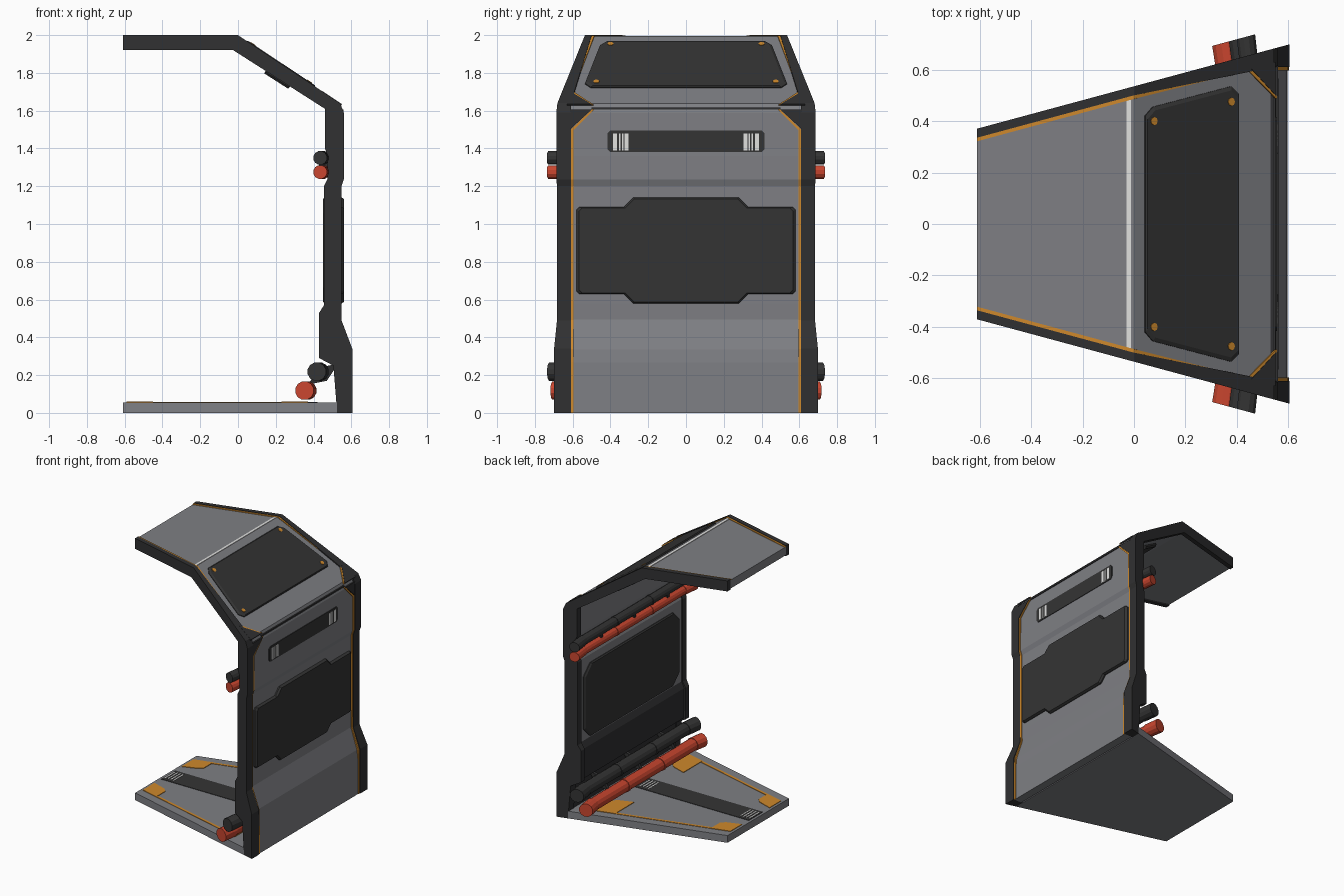
import bpy, bmesh, math
from mathutils import Vector as V

if "Cube" in bpy.data.objects:
    bpy.data.objects.remove(bpy.data.objects["Cube"])

def mat(name, r, g, b):
    m = bpy.data.materials.new(name)
    m.diffuse_color = (r, g, b, 1)
    m.use_nodes = True
    m.node_tree.nodes["Principled BSDF"].inputs["Base Color"].default_value = m.diffuse_color
    return m

RIB = mat("dark rib", .03, .03, .031)
PANEL = mat("charcoal panel", .034, .034, .034)
GREY = mat("grey plating", .21, .213, .23)
ORANGE = mat("orange paint", .62, .25, .025)
RED = mat("red pipe", .58, .06, .028)
WHITE = mat("off white", .75, .75, .74)

def finish(name, bm, *mats):
    bmesh.ops.recalc_face_normals(bm, faces=bm.faces)
    me = bpy.data.meshes.new(name)
    bm.to_mesh(me)
    bm.free()
    for m in mats:
        me.materials.append(m)
    ob = bpy.data.objects.new(name, me)
    bpy.context.collection.objects.link(ob)
    return ob

def loft(name, rings, *mats):
    """Closed tube through equal-length rings, capped at both ends."""
    bm = bmesh.new()
    vs = [[bm.verts.new(p) for p in r] for r in rings]
    n = len(rings[0])
    for a, b in zip(vs, vs[1:]):
        for k in range(n):
            bm.faces.new((a[k], a[(k + 1) % n], b[(k + 1) % n], b[k]))
    bm.faces.new(vs[0])
    bm.faces.new(vs[-1])
    return finish(name, bm, *mats)

def plate(name, pts, off, m, inset=0):
    """Extruded outline; inset > 0 gives a chamfered rim."""
    pts, off = [V(p) for p in pts], V(off)
    rings = [pts, [p + off for p in pts]]
    if inset:
        c = sum(pts, V()) / len(pts)
        rings = [pts, [p + off * .5 for p in pts], [c + (p - c) * (1 - inset) + off for p in pts]]
    return loft(name, rings, m)

hw = lambda x: .535 + .27 * x                  # half width of the wedge
inn = lambda x: min(hw(x) - .035, .61)         # inner edge of the ribs

# paired outer / inner points of the frame in x,z
PROF = [((-.61, 2), (-.61, 1.92)), ((0, 2), (-.025, 1.92)), ((.54, 1.64), (.46, 1.61)),
        ((.56, 1.59), (.46, 1.59)), ((.56, 1.4), (.46, 1.4)), ((.56, 1.36), (.475, 1.36)),
        ((.56, 1.235), (.475, 1.24)), ((.548, 1.2), (.455, 1.2)), ((.548, .58), (.455, .57)),
        ((.548, .49), (.43, .53)), ((.605, .34), (.43, .29)), ((.605, .27), (.505, .25)),
        ((.605, 0), (.525, 0))]

def strip(name, prof, ya, yb, a, b, *mats):
    rings = []
    for o, i in prof:
        o, i = V(o), V(i)
        p, q = o.lerp(i, a), o.lerp(i, b)
        rings.append([(p.x, ya(p.x), p.y), (p.x, yb(p.x), p.y),
                      (q.x, yb(q.x), q.y), (q.x, ya(q.x), q.y)])
    return loft(name, rings, *mats)

# plating between ribs, dark kick band inside near the floor
skin = strip("plating", PROF, lambda x: -inn(x), inn, .1, .9, GREY, RIB)
for f in skin.data.polygons:
    if f.center.z < .56 and f.center.x < .53 and abs(f.normal.y) < .5:
        f.material_index = 1

# floor slab
plate("floor", [(-.61, -hw(-.61), 0), (.525, -hw(.525), 0), (.525, hw(.525), 0), (-.61, hw(-.61), 0)],
      (0, 0, .055), GREY)

N = V((.555, 0, .832))
sl = lambda x, y: (x, y, 1.988 - .664 * x)     # outer slope plane
ROOF = PROF[:2] + [((.44, 1.707), (.37, 1.667))]
WALL = [((.56, 1.5), (.46, 1.5))] + PROF[6:]

for s, side in ((-1, "front"), (1, "back")):
    # frame ribs, painted seams and corner gussets
    strip(side + "_rib", PROF, lambda x: s * inn(x), lambda x: s * hw(x), 0, 1, RIB)
    for nm, pr in (("roof", ROOF), ("wall", WALL)):
        strip(f"{side}_{nm}_seam", pr, lambda x: s * (inn(x) - .014), lambda x: s * (inn(x) + .003),
              .04, .12, ORANGE)
    plate(side + "_slope_gusset", [sl(.44, s * .615), sl(.545, s * .63), sl(.545, s * .5)], N * .01, RIB)
    plate(side + "_slope_corner_seam", [sl(.44, s * .613), sl(.545, s * .503), sl(.545, s * .49), sl(.44, s * .597)],
          N * .008, ORANGE)
    plate(side + "_wall_gusset", [(.548, s * .615, 1.5), (.548, s * .615, 1.605), (.548, s * .5, 1.605)],
          (.011, 0, 0), RIB)
    plate(side + "_wall_corner_seam", [(.548, s * .61, 1.5), (.548, s * .5, 1.605), (.548, s * .487, 1.605),
          (.548, s * .597, 1.495)], (.008, 0, 0), ORANGE)
    # lamp bars in the wall slot
    for y, w in ((.375, .011), (.35, .004), (.335, .004), (.315, .011)):
        plate(side + "_slot_lamp", [(.554, s * y - w, 1.39), (.554, s * y + w, 1.39), (.554, s * y + w, 1.48),
              (.554, s * y - w, 1.48)], (.003, 0, 0), WHITE)
    # slope bolts
    for x, y in ((.07, .4), (.37, .475)):
        plate(side + "_bolt", [sl(x + .013 * math.cos(k * math.pi / 4), s * y + .016 * math.sin(k * math.pi / 4))
              for k in range(8)], N * .017, ORANGE)
    # painted floor pads and guide lines
    for x in (-.52, .3):
        a, b = x - .07, x + .07
        o = lambda x: s * (hw(x) - .07)
        i = lambda x: s * (hw(x) - (.21 if x < 0 else .3))
        plate(side + "_floor_pad", [(a, i(a), .054), (b - .03, i(b), .054), (b, i(b) + s * .03, .054),
              (b, o(b), .054), (a, o(a), .054)], (0, 0, .005), ORANGE)
    plate(side + "_floor_line", [(-.5, s * (hw(-.5) - .07), .054), (.28, s * (hw(.28) - .07), .054),
          (.28, s * (hw(.28) - .09), .054), (-.5, s * (hw(-.5) - .09), .054)], (0, 0, .004), ORANGE)

# outer and inner wall panels
half = [(.28, .58), (.33, .63), (.565, .63), (.58, .645), (.58, 1.075), (.565, 1.09), (.33, 1.09), (.28, 1.14)]
outline = half + [(-y, z) for y, z in reversed(half)]
plate("outer_wall_panel", [(.536, y, z) for y, z in outline], (.025, 0, 0), PANEL, .025)
inner = [(.5, .58), (.58, .66), (.58, 1.06), (.5, 1.14)]
plate("inner_wall_panel", [(.468, y, z) for y, z in inner + [(-y, z) for y, z in reversed(inner)]],
      (-.018, 0, 0), PANEL, .025)

# vent slot high on the wall
slot = [(.4, 1.38), (.415, 1.395), (.415, 1.48), (.4, 1.495)]
plate("wall_slot", [(.548, y, z) for y, z in slot + [(-y, z) for y, z in reversed(slot)]], (.007, 0, 0), PANEL)

# roof slope panel, its inner cover and the joint strips
rp = [(.04, .42), (.07, .455), (.375, .535), (.405, .505)]
plate("slope_panel", [sl(x, y) for x, y in rp + [(x, -y) for x, y in reversed(rp)]], N * .014, PANEL, .03)
plate("slope_inner_cover", [(x, y, 1.912 - .639 * x) for x, y in ((.15, -.42), (.28, -.46), (.28, .46), (.15, .42))],
      N * -.022, PANEL, .03)
plate("roof_joint_strip", [(-.03, -.49, 1.99), (-.012, -.495, 1.99), (-.012, .495, 1.99), (-.03, .49, 1.99)],
      (0, 0, .006), WHITE)
plate("eave_joint", [(.536, -.5, 1.605), (.536, .5, 1.605), (.536, .5, 1.617), (.536, -.5, 1.617)],
      (.014, 0, 0), RIB)

# floor walkway with vent lights
plate("walkway", [(-.59, -.085, .054), (.42, -.085, .054), (.42, .085, .054), (-.59, .085, .054)],
      (0, 0, .004), PANEL)
for x0 in (-.55, .3):
    for k in range(4):
        x = x0 + .024 * k - .03
        plate("walkway_lamp", [(x, -.06, .057), (x + .009, -.06, .057), (x + .009, .06, .057), (x, .06, .057)],
              (0, 0, .003), WHITE)

# pipes: twelve-sided, collared, ends bent to follow the wedge
def pipe(name, x, z, r, m):
    end = hw(x) + .075
    half = [(.2, 0, .92), (.2, 0, 1), (.225, 0, 1), (.225, 0, .92), (.6, 0, .92), (.6, 0, 1), (end, .27, 1)]
    path = [(-y, k, f) for y, k, f in reversed(half)] + half
    rings = []
    for y, k, f in path:
        s = 1 if y > 0 else -1
        cx = x if k else x + .015
        ring = []
        for j in range(12):
            a = (j + .5) * math.pi / 6
            dx = r * f * math.cos(a)
            ring.append((cx + dx, y + s * k * dx, z + r * f * math.sin(a)))
        rings.append(ring)
    loft(name, rings, m)

pipe("upper_dark_pipe", .435, 1.35, .037, PANEL)
pipe("upper_red_pipe", .435, 1.275, .037, RED)
pipe("lower_dark_pipe", .417, .218, .05, PANEL)
pipe("lower_red_pipe", .352, .118, .05, RED)

# pipe brackets tying the pipes back to the wall
for y in (-.4, 0, .4):
    plate("upper_bracket", [(.43, y - .012, 1.3), (.43, y + .012, 1.3), (.43, y + .012, 1.325), (.43, y - .012, 1.325)],
          (.06, 0, 0), RIB)
    plate("lower_bracket", [(.37, y - .012, .15), (.37, y + .012, .15), (.43, y + .012, .24), (.43, y - .012, .24)],
          (.1, 0, .02), RIB)
